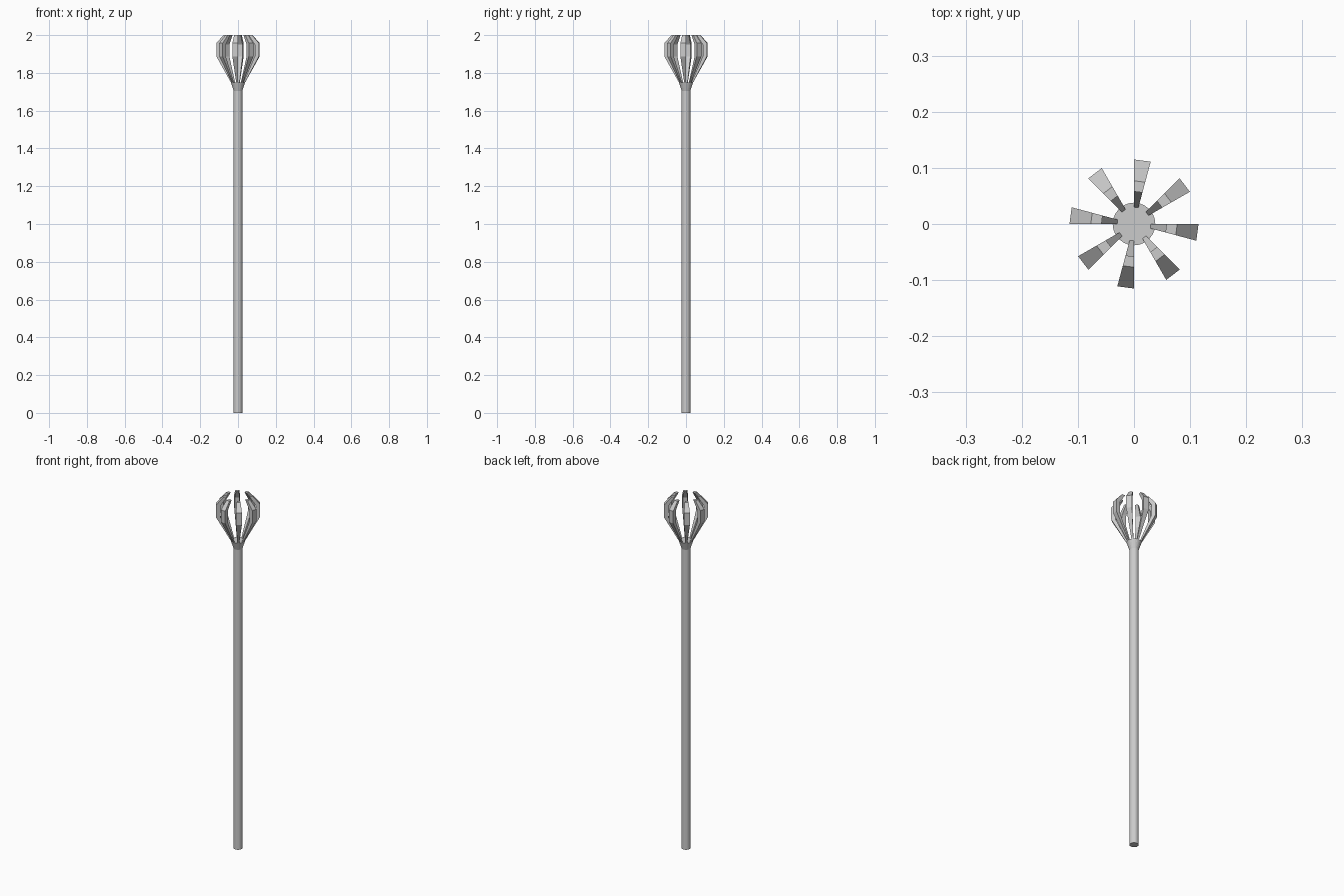
import bpy, bmesh
from math import cos, sin, radians

if "Cube" in bpy.data.objects:
    bpy.data.objects.remove(bpy.data.objects["Cube"])

SIDES = 24
STEP = 360 / SIDES


def polar(r, z, deg):
    return (r * cos(radians(deg)), r * sin(radians(deg)), z)


def finish(bm, name):
    bmesh.ops.recalc_face_normals(bm, faces=bm.faces)
    mesh = bpy.data.meshes.new(name)
    bm.to_mesh(mesh)
    bm.free()
    obj = bpy.data.objects.new(name, mesh)
    bpy.context.collection.objects.link(obj)
    return obj


# Shaft with a flared collar, turned from a short profile
def make_shaft():
    bm = bmesh.new()
    profile = [(0.023, 0.0), (0.023, 1.705), (0.038, 1.75)]
    rings = [[bm.verts.new(polar(r, z, i * STEP)) for i in range(SIDES)]
             for r, z in profile]
    for low, high in zip(rings, rings[1:]):
        for i in range(SIDES):
            j = (i + 1) % SIDES
            bm.faces.new((low[i], low[j], high[j], high[i]))
    bm.faces.new(rings[0])
    bm.faces.new(rings[-1])
    finish(bm, "shaft")


# Curved prong: outer and inner profiles swept over one side of the shaft
def make_prong(index):
    outer = [(0.038, 1.75), (0.115, 1.888), (0.115, 1.957), (0.077, 2.0)]
    inner = [(0.030, 1.75), (0.092, 1.888), (0.092, 1.950), (0.058, 2.0)]
    start = 30 + index * 45
    bm = bmesh.new()
    rings = []
    for (ro, zo), (ri, zi) in zip(outer, inner):
        corners = [(ro, zo, start), (ro, zo, start + STEP),
                   (ri, zi, start + STEP), (ri, zi, start)]
        rings.append([bm.verts.new(polar(*c)) for c in corners])
    for low, high in zip(rings, rings[1:]):
        for i in range(4):
            j = (i + 1) % 4
            bm.faces.new((low[i], low[j], high[j], high[i]))
    bm.faces.new(rings[0])
    bm.faces.new(rings[-1])
    finish(bm, f"prong_{index + 1}")


make_shaft()
for k in range(8):
    make_prong(k)
